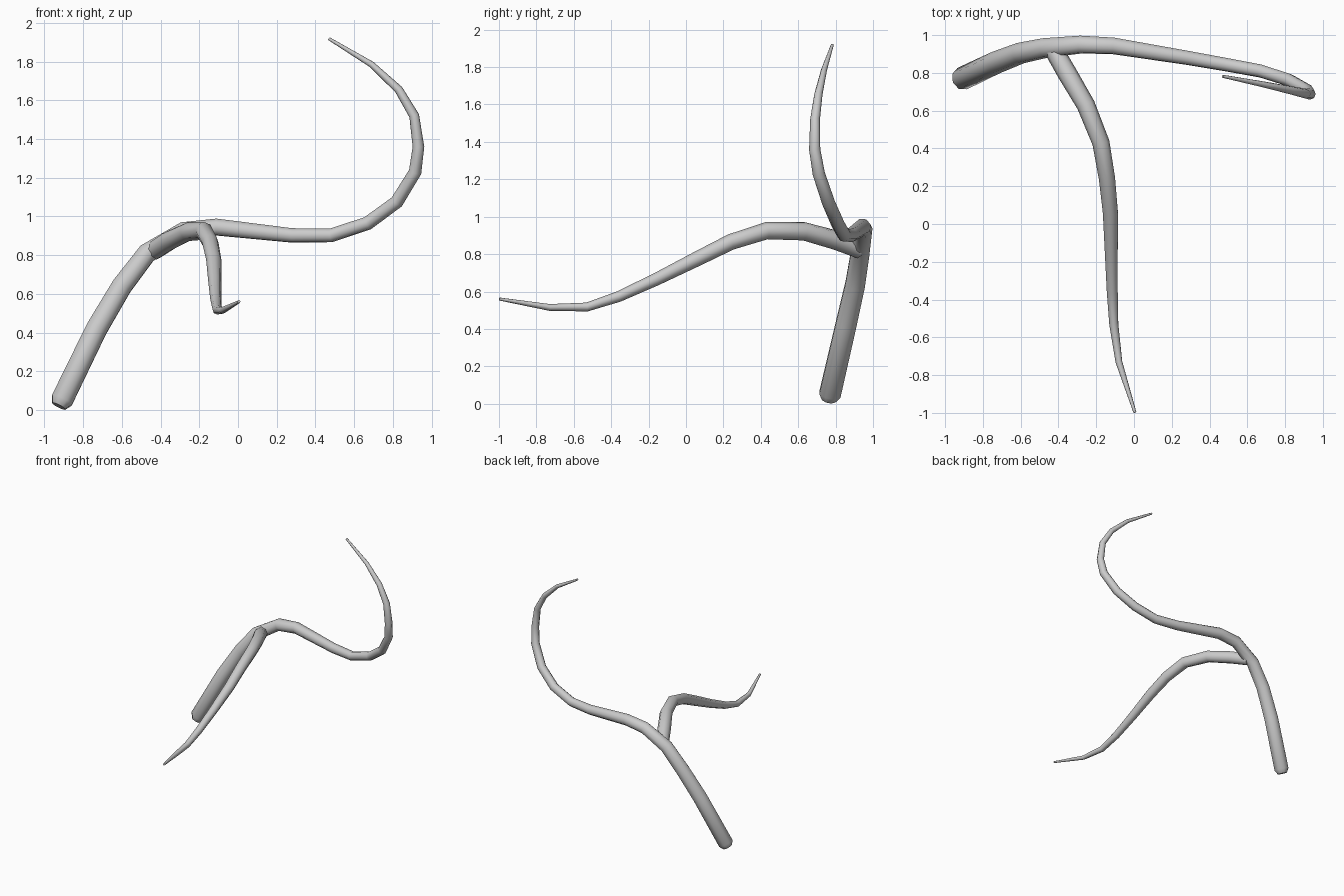
import bpy


def limb(name, points):
    """Tapered eight-sided tube through (x, y, z, radius) points."""
    cu = bpy.data.curves.new(name, 'CURVE')
    cu.dimensions = '3D'
    cu.bevel_depth = 1.0
    cu.bevel_resolution = 2
    cu.use_fill_caps = True
    cu.twist_mode = 'MINIMUM'
    sp = cu.splines.new('POLY')
    sp.points.add(len(points) - 1)
    for p, (x, y, z, r) in zip(sp.points, points):
        p.co = (x, y, z, 1)
        p.radius = r
    ob = bpy.data.objects.new(name, cu)
    bpy.context.collection.objects.link(ob)
    bpy.ops.object.select_all(action='DESELECT')
    ob.select_set(True)
    bpy.context.view_layer.objects.active = ob
    bpy.ops.object.convert(target='MESH')
    bpy.ops.object.shade_smooth_by_angle(angle=0.87)
    return bpy.context.object


# Main stem: rises from the rounded foot, runs across and curls back at the tip
limb("main_stem", [
    (-0.925, 0.763, 0.020, 0.040),
    (-0.909, 0.770, 0.052, 0.062),
    (-0.73, 0.855, 0.42, 0.060),
    (-0.60, 0.905, 0.64, 0.057),
    (-0.47, 0.932, 0.81, 0.054),
    (-0.28, 0.950, 0.925, 0.049),
    (-0.11, 0.943, 0.945, 0.046),
    (0.28, 0.880, 0.902, 0.039),
    (0.48, 0.845, 0.902, 0.037),
    (0.67, 0.810, 0.965, 0.036),
    (0.82, 0.762, 1.075, 0.035),
    (0.915, 0.710, 1.23, 0.033),
    (0.932, 0.688, 1.36, 0.030),
    (0.91, 0.690, 1.52, 0.026),
    (0.83, 0.708, 1.655, 0.022),
    (0.69, 0.738, 1.785, 0.016),
    (0.47, 0.782, 1.918, 0.008),
])

# Side branch: leaves the stem, arches over and sweeps to the front
limb("side_branch", [
    (-0.43, 0.93, 0.825, 0.050),
    (-0.355, 0.80, 0.875, 0.052),
    (-0.255, 0.63, 0.922, 0.049),
    (-0.175, 0.43, 0.925, 0.046),
    (-0.143, 0.24, 0.865, 0.043),
    (-0.125, 0.06, 0.775, 0.040),
    (-0.12, -0.16, 0.665, 0.034),
    (-0.115, -0.36, 0.573, 0.029),
    (-0.107, -0.53, 0.517, 0.024),
    (-0.08, -0.73, 0.515, 0.018),
    (0.005, -0.998, 0.56, 0.008),
])
